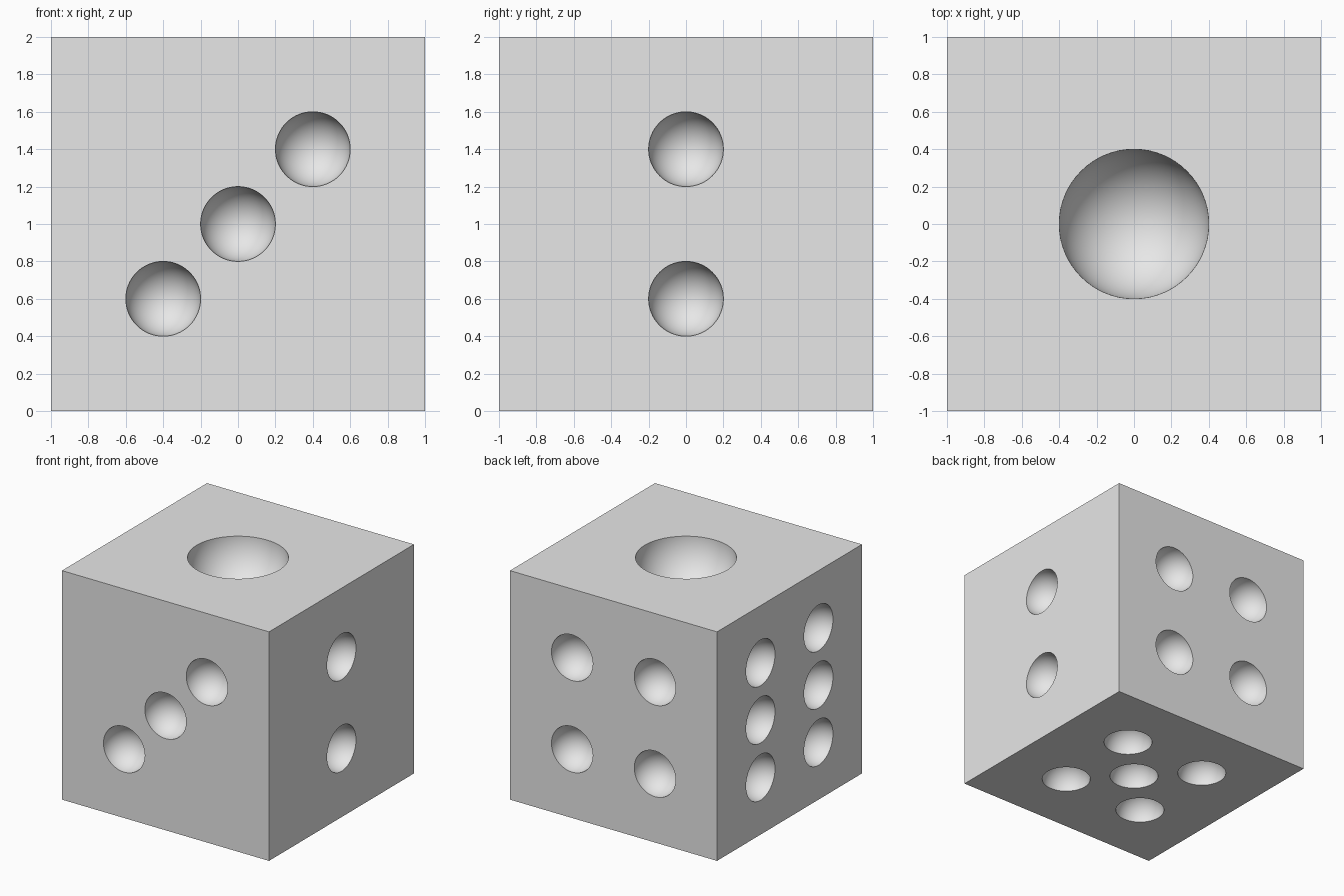
import bpy, bmesh, math
from mathutils import Matrix, Vector

old = bpy.data.objects.get("Cube")
if old:
    bpy.data.objects.remove(old, do_unlink=True)

grey = bpy.data.materials.new("light grey")
grey.use_nodes = True
grey.diffuse_color = (0.8, 0.8, 0.8, 1)
grey.node_tree.nodes["Principled BSDF"].inputs["Base Color"].default_value = (0.8, 0.8, 0.8, 1)


def add_object(name, bm):
    mesh = bpy.data.meshes.new(name)
    bm.to_mesh(mesh)
    bm.free()
    mesh.materials.append(grey)
    obj = bpy.data.objects.new(name, mesh)
    bpy.context.collection.objects.link(obj)
    return obj


# Cube body
bm = bmesh.new()
bmesh.ops.create_cube(bm, size=2, matrix=Matrix.Translation((0, 0, 1)))
body = add_object("die_body", bm)

# Pips on each side: outward normal, radius, offsets along the two face axes
s = 0.4
corners = [(a, b) for a in (-s, s) for b in (-s, s)]
sides = [
    ((0, 0, 1), 0.4, [(0, 0)]),
    ((1, 0, 0), 0.2, [(0, -s), (0, s)]),
    ((0, -1, 0), 0.2, [(-s, -s), (0, 0), (s, s)]),
    ((0, 1, 0), 0.2, corners),
    ((0, 0, -1), 0.2, corners + [(0, 0)]),
    ((-1, 0, 0), 0.2, [(a, b) for a in (-s, s) for b in (-0.5, 0, 0.5)]),
]

# Spherical cutters, poles along the face normals
bm = bmesh.new()
for normal, radius, pips in sides:
    n = Vector(normal)
    u = Vector((0, 1, 0)) if n.x else Vector((1, 0, 0))
    v = Vector((0, 1, 0)) if n.z else Vector((0, 0, 1))
    turn = n.to_track_quat('Z', 'Y').to_matrix().to_4x4()
    for a, b in pips:
        centre = Vector((0, 0, 1)) + n + u * a + v * b
        bmesh.ops.create_uvsphere(bm, u_segments=64, v_segments=33, radius=radius,
                                  matrix=Matrix.Translation(centre) @ turn)
cutter = add_object("pip_cutter", bm)
cutter.hide_render = True

# Hollow out the pips
cut = body.modifiers.new("pips", 'BOOLEAN')
cut.operation = 'DIFFERENCE'
cut.solver = 'EXACT'
cut.object = cutter
bpy.ops.object.select_all(action='DESELECT')
body.select_set(True)
bpy.context.view_layer.objects.active = body
bpy.ops.object.modifier_apply(modifier=cut.name)
bpy.data.objects.remove(cutter, do_unlink=True)

# Smooth bowls with crisp rims and edges
bpy.ops.object.shade_smooth_by_angle(angle=math.radians(30))
